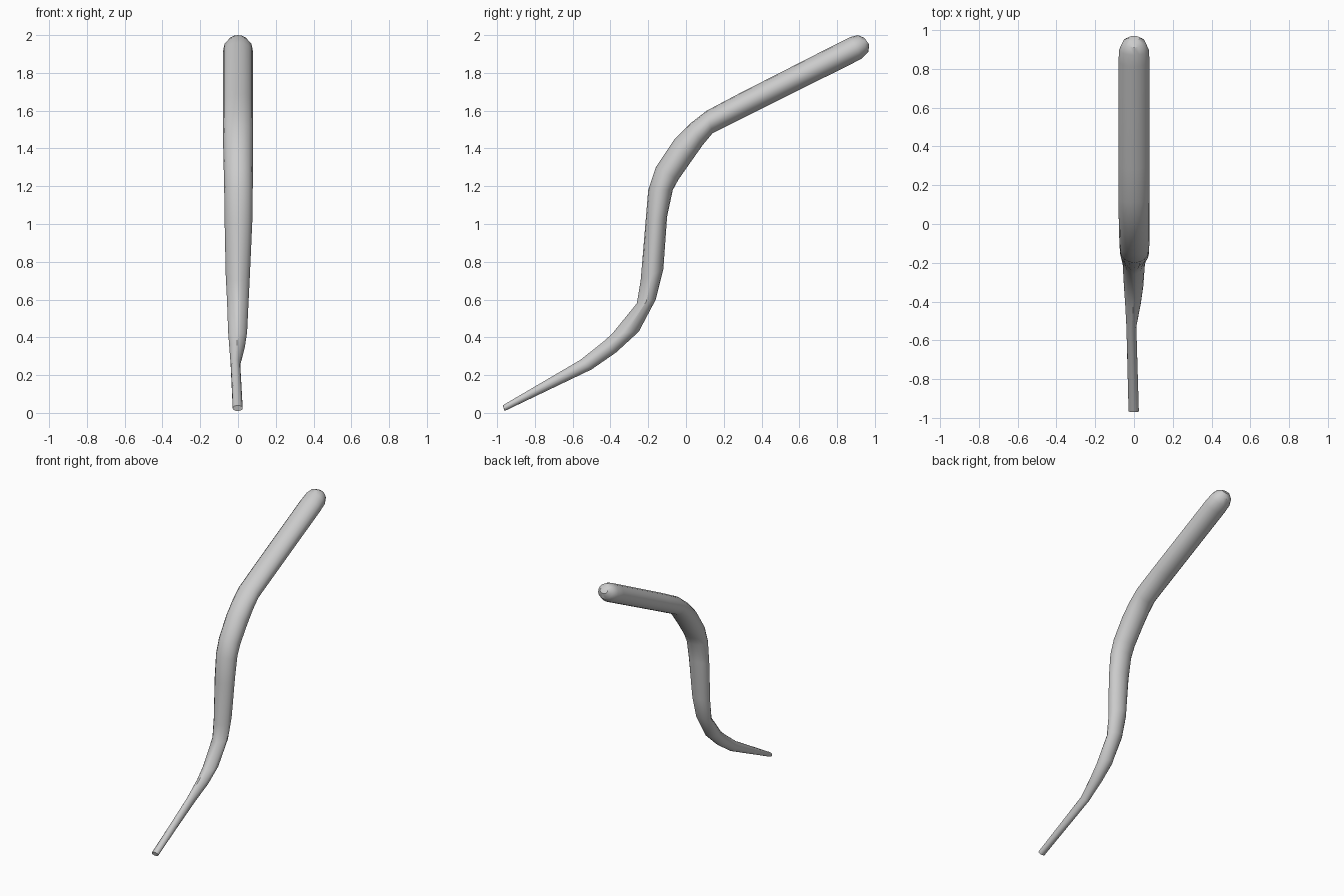
import bpy, bmesh, math

# Stations along the rod: outer edge (y, z), inner edge (y, z),
# left x, right x, ridge power of the outer side (1 = round, more = pointed)
stations = [
    (0.945, 1.985, 0.97, 1.95, -0.030, 0.030, 1.0),
    (0.91, 2.00, 0.965, 1.91, -0.058, 0.058, 1.0),
    (0.87, 1.99, 0.93, 1.875, -0.076, 0.076, 1.0),
    (0.81, 1.96, 0.875, 1.847, -0.080, 0.080, 1.0),
    (0.28, 1.69, 0.35, 1.585, -0.080, 0.080, 1.0),
    (0.11, 1.60, 0.14, 1.48, -0.080, 0.080, 1.0),
    (0.02, 1.53, 0.09, 1.42, -0.079, 0.080, 1.0),
    (-0.06, 1.45, 0.03, 1.335, -0.078, 0.080, 1.0),
    (-0.16, 1.30, -0.04, 1.235, -0.075, 0.079, 1.0),
    (-0.20, 1.18, -0.07, 1.18, -0.073, 0.078, 1.0),
    (-0.215, 1.00, -0.10, 1.04, -0.071, 0.076, 1.05),
    (-0.24, 0.70, -0.12, 0.76, -0.065, 0.063, 1.25),
    (-0.26, 0.58, -0.16, 0.60, -0.058, 0.056, 1.35),
    (-0.39, 0.42, -0.25, 0.43, -0.052, 0.048, 1.35),
    (-0.44, 0.375, -0.37, 0.32, -0.046, 0.036, 1.3),
    (-0.56, 0.28, -0.50, 0.23, -0.039, 0.012, 1.1),
    (-0.97, 0.04, -0.96, 0.01, -0.028, 0.025, 1.0),
]
SIDES = 16


def ring(bm, oy, oz, iy, iz, left, right, ridge):
    """One closed cross-section spanned by its outer and inner edge points."""
    verts = []
    cx, hw = (left + right) / 2, (right - left) / 2
    for i in range(SIDES):
        a = 2 * math.pi * i / SIDES
        c, s = math.cos(a), math.sin(a)
        p = ridge if c > 0 else 1.0
        c = math.copysign(abs(c) ** p, c)
        s = math.copysign(abs(s) ** p, s)
        t = (1 - c) / 2
        verts.append(bm.verts.new((cx + hw * s, oy + (iy - oy) * t, oz + (iz - oz) * t)))
    return verts


# Curved tapering rod
bm = bmesh.new()
rings = [ring(bm, *st) for st in stations]
for a, b in zip(rings, rings[1:]):
    for i in range(SIDES):
        j = (i + 1) % SIDES
        bm.faces.new((a[i], a[j], b[j], b[i]))
bm.faces.new(rings[0])
bm.faces.new(rings[-1][::-1])
bmesh.ops.recalc_face_normals(bm, faces=bm.faces)
mesh = bpy.data.meshes.new("curved_rod")
bm.to_mesh(mesh)
bm.free()
rod = bpy.data.objects.new("curved_rod", mesh)
bpy.context.collection.objects.link(rod)
bpy.context.view_layer.objects.active = rod
rod.select_set(True)
bpy.ops.object.shade_smooth_by_angle(angle=math.radians(35))
